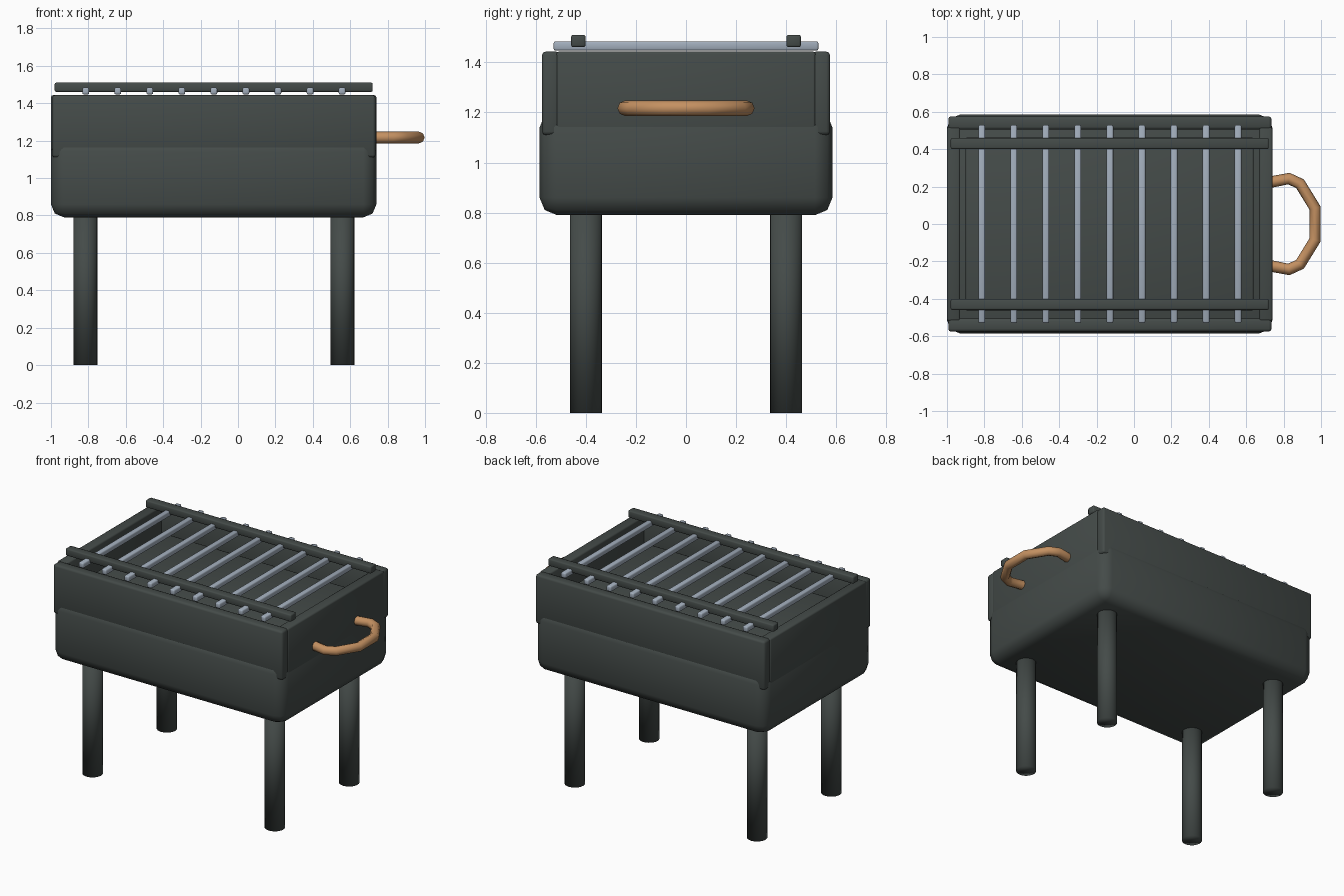
import bpy, bmesh
from math import radians
from mathutils import Vector

cube = bpy.data.objects.get("Cube")
if cube:
    bpy.data.objects.remove(cube, do_unlink=True)


def material(name, rgb):
    m = bpy.data.materials.new(name)
    m.use_nodes = True
    m.diffuse_color = (*rgb, 1)
    m.node_tree.nodes["Principled BSDF"].inputs["Base Color"].default_value = (*rgb, 1)
    return m


IRON = material("dark iron", (0.058, 0.070, 0.066))
STEEL = material("pale steel", (0.36, 0.42, 0.50))
WOOD = material("warm wood", (0.55, 0.28, 0.12))


def finish(name, bm, mat, angle=50):
    mesh = bpy.data.meshes.new(name)
    bm.to_mesh(mesh)
    bm.free()
    ob = bpy.data.objects.new(name, mesh)
    bpy.context.collection.objects.link(ob)
    mesh.materials.append(mat)
    bpy.ops.object.select_all(action='DESELECT')
    ob.select_set(True)
    bpy.context.view_layer.objects.active = ob
    bpy.ops.object.shade_smooth_by_angle(angle=radians(angle))
    return ob


def box(name, lo, hi, mat, bevel=0.012):
    bm = bmesh.new()
    bmesh.ops.create_cube(bm, size=1)
    lo, hi = Vector(lo), Vector(hi)
    for v in bm.verts:
        v.co = (lo + hi) / 2 + v.co * (hi - lo)
    bmesh.ops.bevel(bm, geom=bm.edges[:], offset=bevel, segments=2,
                    profile=0.5, affect='EDGES')
    return finish(name, bm, mat)


# Rounded fire tray with the raised bed inside the walls
box("fire_tray", (-1, -0.585, 0.79), (0.74, 0.585, 1.21), IRON, 0.07)
box("fire_bed", (-0.9, -0.463, 1.15), (0.64, 0.463, 1.29), IRON, 0.01)

# Upper walls
for side, s in (("front", -1), ("back", 1)):
    ys = sorted((s * 0.575, s * 0.505))
    box(side + "_wall", (-0.993, ys[0], 1.11), (0.735, ys[1], 1.443), IRON, 0.014)
for side, x in (("right", -0.9995), ("left", 0.6695)):
    box(side + "_wall", (x, -0.518, 1.05), (x + 0.07, 0.518, 1.443), IRON, 0.01)

# Legs
for xs, x in (("right", -0.816), ("left", 0.558)):
    for ys, y in (("front", -0.4), ("back", 0.4)):
        bm = bmesh.new()
        bmesh.ops.create_cone(bm, cap_ends=True, segments=24, radius1=0.064,
                              radius2=0.064, depth=0.84)
        bmesh.ops.translate(bm, verts=bm.verts, vec=(x, y, 0.42))
        finish(f"{ys}_{xs}_leg", bm, IRON, 180)

# Grill bars and the two rails clamping them
for i in range(9):
    x = -0.814 + i * 0.1713
    box(f"grill_bar_{i + 1}", (x - 0.018, -0.529, 1.447), (x + 0.018, 0.529, 1.484),
        STEEL, 0.008)
for side, y in (("front", -0.43), ("back", 0.43)):
    box(side + "_rail", (-0.98, y - 0.029, 1.461), (0.72, y + 0.029, 1.51), IRON, 0.008)

# Bent side handle
half = [(0.72, 0.222), (0.828, 0.243), (0.888, 0.215), (0.968, 0.085)]
path = half + [(x, -y) for x, y in reversed(half)]
curve = bpy.data.curves.new("side_handle", 'CURVE')
curve.dimensions = '3D'
curve.bevel_depth = 0.031
curve.bevel_resolution = 2
curve.use_fill_caps = True
spline = curve.splines.new('POLY')
spline.points.add(len(path) - 1)
for p, (x, y) in zip(spline.points, path):
    p.co = (x, y, 1.217, 1)
handle = bpy.data.objects.new("side_handle", curve)
bpy.context.collection.objects.link(handle)
curve.materials.append(WOOD)
